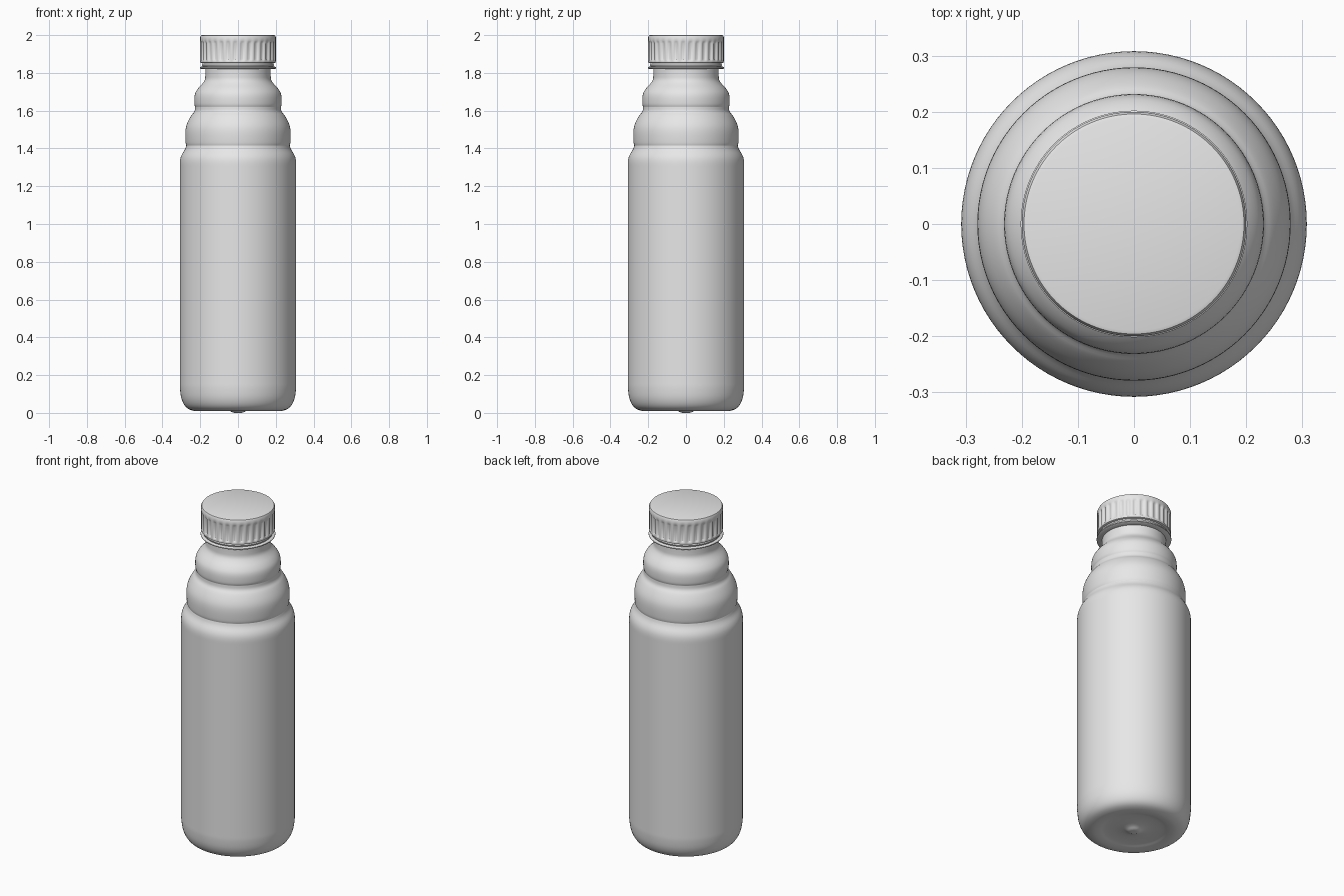
import bpy, bmesh, math

if "Cube" in bpy.data.objects:
    bpy.data.objects.remove(bpy.data.objects["Cube"], do_unlink=True)

grey = bpy.data.materials.new("light grey plastic")
grey.use_nodes = True
grey.diffuse_color = (0.8, 0.8, 0.8, 1)
grey.node_tree.nodes["Principled BSDF"].inputs["Base Color"].default_value = (0.8, 0.8, 0.8, 1)


def round_off(points, times=2):
    """Corner-cut a profile so that it reads as one soft curve."""
    for _ in range(times):
        soft = [points[0]]
        for (r0, z0), (r1, z1) in zip(points, points[1:]):
            soft.append((r0 * 0.75 + r1 * 0.25, z0 * 0.75 + z1 * 0.25))
            soft.append((r0 * 0.25 + r1 * 0.75, z0 * 0.25 + z1 * 0.75))
        soft.append(points[-1])
        points = soft
    return points


def lathe(name, profile, sides, inset=None, angle=35):
    """Spin (radius, z) points about z; inset(row, side) pulls points inward."""
    bm = bmesh.new()
    rows = []
    for i, (r, z) in enumerate(profile):
        if r < 1e-6:
            rows.append([bm.verts.new((0, 0, z))] * sides)
            continue
        row = []
        for k in range(sides):
            a = math.tau * k / sides
            rr = r - (inset(i, k) if inset else 0)
            row.append(bm.verts.new((rr * math.cos(a), rr * math.sin(a), z)))
        rows.append(row)
    for low, high in zip(rows, rows[1:]):
        for k in range(sides):
            n = (k + 1) % sides
            corners = list(dict.fromkeys((low[k], low[n], high[n], high[k])))
            bm.faces.new(corners)
    bmesh.ops.recalc_face_normals(bm, faces=bm.faces)
    mesh = bpy.data.meshes.new(name)
    bm.to_mesh(mesh)
    bm.free()
    mesh.materials.append(grey)
    obj = bpy.data.objects.new(name, mesh)
    bpy.context.collection.objects.link(obj)
    bpy.ops.object.select_all(action="DESELECT")
    obj.select_set(True)
    bpy.context.view_layer.objects.active = obj
    bpy.ops.object.shade_smooth_by_angle(angle=math.radians(angle))
    return obj


# Bottle: dimpled base, straight wall, two stepped shoulders, neck
base = [(0, 0), (0.025, 0), (0.05, 0.014), (0.1, 0.02), (0.16, 0.018), (0.19, 0.01),
        (0.23, 0.008), (0.275, 0.025), (0.3, 0.07), (0.308, 0.13), (0.308, 0.17)]
wall = [(0.308, 0.17), (0.308, 1.29), (0.308, 1.335), (0.3, 1.365), (0.28, 1.395), (0.274, 1.415)]
shoulder = [(0.274, 1.415), (0.278, 1.43), (0.28, 1.49), (0.272, 1.53), (0.248, 1.575),
            (0.229, 1.595), (0.227, 1.62)]
upper = [(0.227, 1.62), (0.232, 1.635), (0.231, 1.685), (0.215, 1.715), (0.186, 1.745),
         (0.174, 1.765), (0.173, 1.79)]
neck = [(0.173, 1.79), (0.173, 1.86), (0, 1.86)]
body = round_off(base)
for part in (round_off(wall), round_off(shoulder), round_off(upper), neck):
    body += part[1:]
lathe("bottle_body", body, 96)

# Collar ring and tamper band beneath the cap
lathe("neck_ring", [(0.165, 1.819), (0.195, 1.82), (0.202, 1.824), (0.202, 1.829),
                    (0.195, 1.833), (0.165, 1.835)], 96)
lathe("tamper_band", [(0.165, 1.834), (0.187, 1.834), (0.19, 1.842), (0.187, 1.853),
                      (0.165, 1.853)], 96)

# Cap with rounded flutes around its side
FLUTES, STEPS = 32, 8
depth = [0, 0, 0, 0, 0.35, 1, 1, 0.4, 0, 0, 0, 0]
flute = [0, 0, 0, 0.5, 1, 1, 1, 0.5]
cap = [(0, 1.852), (0.195, 1.852), (0.199, 1.854), (0.2, 1.862), (0.2, 1.867), (0.2, 1.872),
       (0.2, 1.955), (0.2, 1.965), (0.2, 1.972), (0.2, 1.99), (0.196, 1.998), (0.19, 2.0),
       (0, 2.0)]
lathe("screw_cap", cap, FLUTES * STEPS,
      lambda i, k: 0.007 * depth[i] * flute[k % STEPS] if i < len(depth) else 0, 40)
